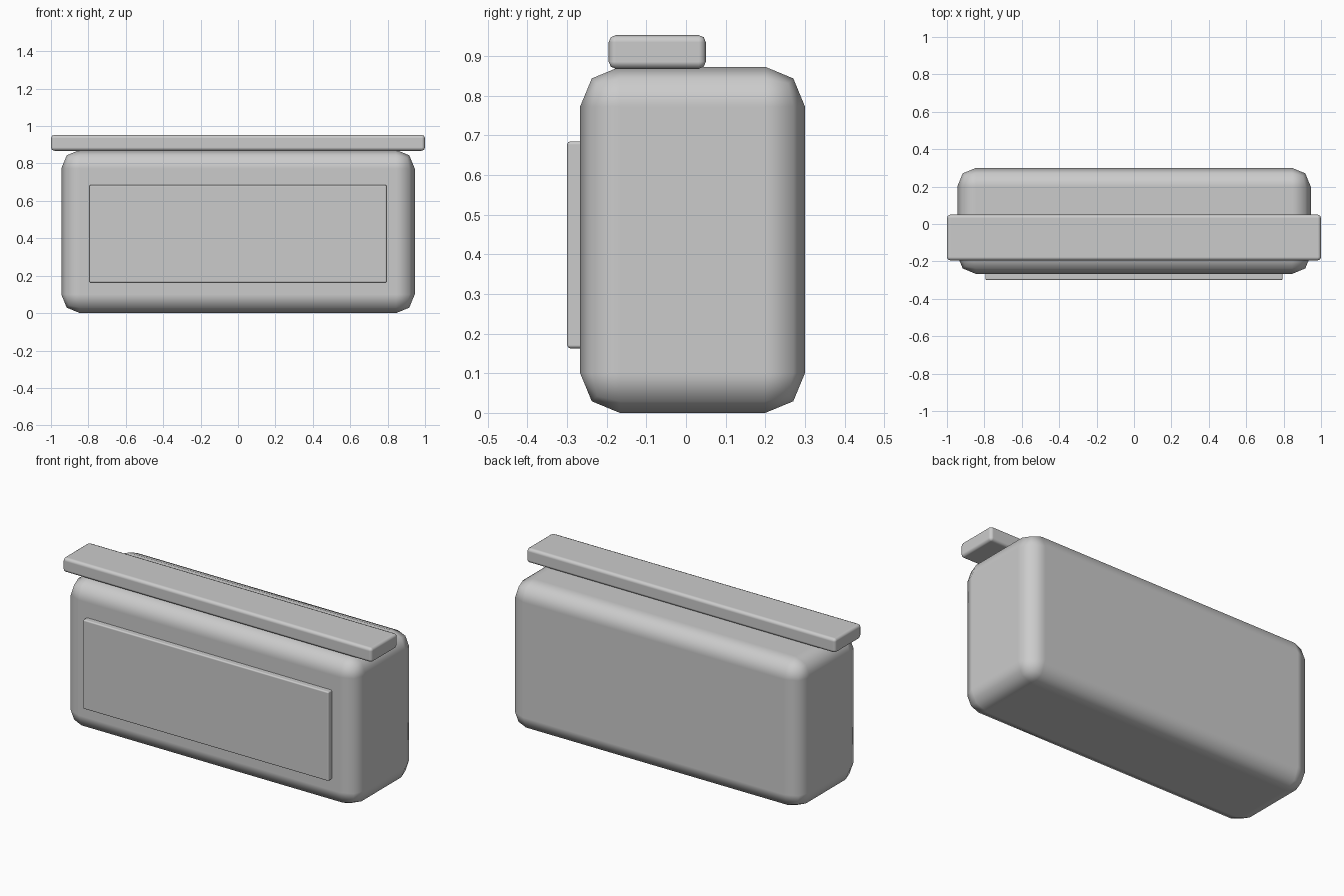
import bpy

if "Cube" in bpy.data.objects:
    bpy.data.objects.remove(bpy.data.objects["Cube"])


def rounded_box(name, lo, hi, radius, segments):
    """Box between two corners with bevelled edges and flat-looking faces."""
    centre = [(a + b) / 2 for a, b in zip(lo, hi)]
    bpy.ops.mesh.primitive_cube_add(size=1, location=centre)
    ob = bpy.context.object
    ob.name = name
    ob.scale = [b - a for a, b in zip(lo, hi)]
    bpy.ops.object.transform_apply(location=False, rotation=False, scale=True)
    bpy.ops.object.shade_smooth()
    bev = ob.modifiers.new("round_edges", 'BEVEL')
    bev.width = radius
    bev.segments = segments
    bev.limit_method = 'NONE'
    bev.harden_normals = True
    return ob


# Main body with wide two-step rounded edges
rounded_box("body", (-0.945, -0.267, 0.0), (0.945, 0.3, 0.873), 0.1, 2)
# Long bar resting on top, overhanging both ends
rounded_box("top_bar", (-1.0, -0.195, 0.868), (1.0, 0.05, 0.953), 0.018, 2)
# Thin raised panel on the front
rounded_box("front_panel", (-0.795, -0.3, 0.163), (0.795, -0.24, 0.685), 0.008, 2)
